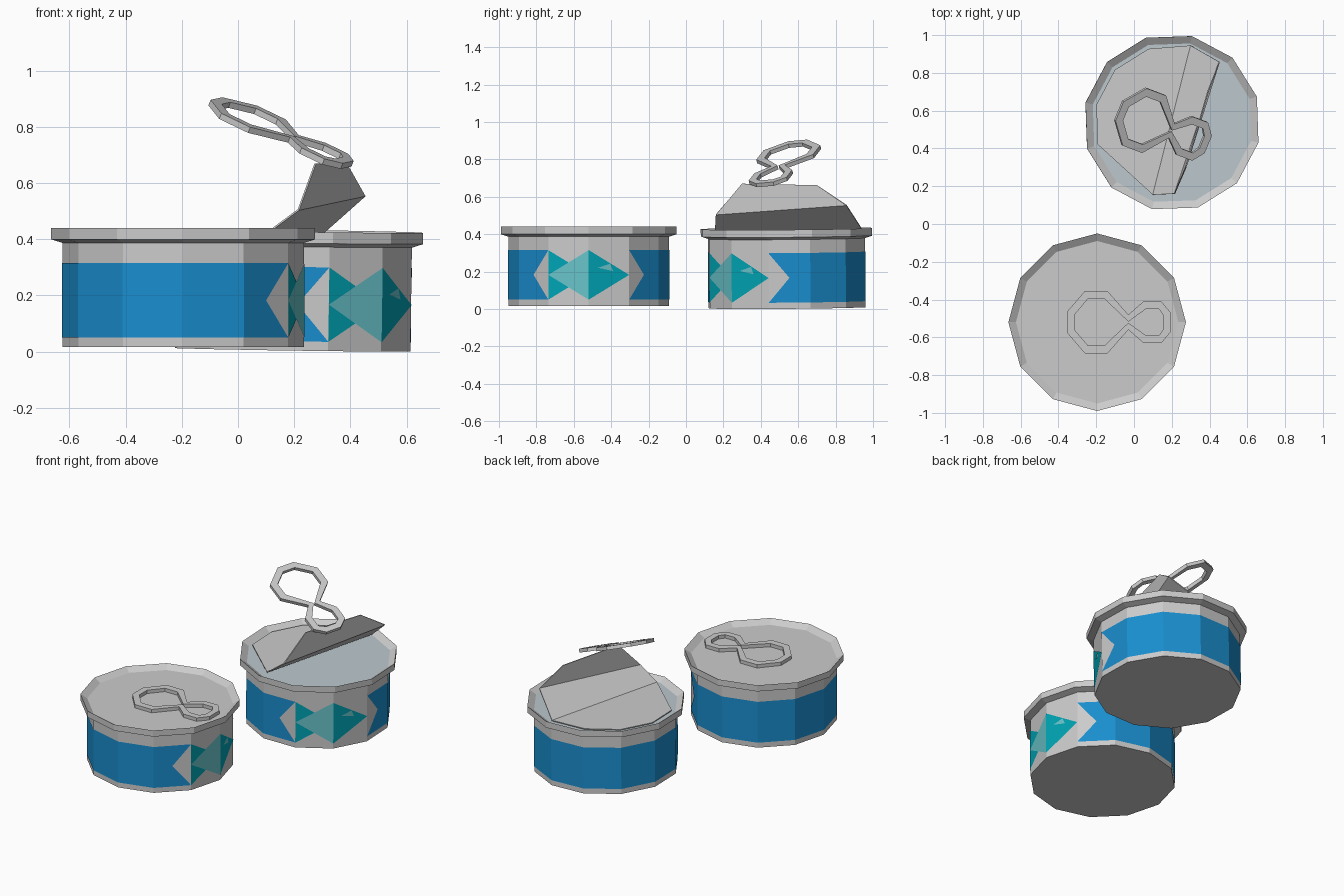
import bpy
from math import cos, sin, radians, floor
from mathutils import Matrix, Vector, Euler

if "Cube" in bpy.data.objects:
    bpy.data.objects.remove(bpy.data.objects["Cube"])

R = 0.43                      # body radius
LO, HI = 0.033, 0.298         # label band
MID = (LO + HI) / 2


def material(name, rgb):
    m = bpy.data.materials.new(name)
    m.diffuse_color = (*rgb, 1)
    m.use_nodes = True
    m.node_tree.nodes["Principled BSDF"].inputs["Base Color"].default_value = m.diffuse_color
    return m


BLUE = material("label_blue", (0.01, 0.27, 0.62))
TEAL = material("fish_teal", (0.0, 0.37, 0.46))
PALE = material("fish_pale", (0.14, 0.55, 0.59))
FOOD = material("contents_pale", (0.50, 0.58, 0.62))


def build(name, verts, faces, matrix, mat=None):
    me = bpy.data.meshes.new(name)
    me.from_pydata([tuple(v) for v in verts], [], faces)
    ob = bpy.data.objects.new(name, me)
    ob.matrix_world = matrix
    bpy.context.collection.objects.link(ob)
    if mat:
        me.materials.append(mat)
    return ob


def corner(k, r, z):
    a = radians(30 * k)
    return Vector((r * cos(a), r * sin(a), z))


def on_wall(u, z, r):
    """Point on the 12-sided wall; u counts wall panels from the fish centre."""
    k = floor(u)
    return corner(k, r, z).lerp(corner(k + 1, r, z), u - k)


def wall_patches(name, polys, matrix, mat, r):
    verts, faces = [], []
    for p in polys:
        faces.append(list(range(len(verts), len(verts) + len(p))))
        verts += [on_wall(u, z, r) for u, z in p]
    build(name, verts, faces, matrix, mat)


def disc(name, r, z, matrix, mat=None):
    build(name, [corner(k, r, z) for k in range(12)], [list(range(12))], matrix, mat)


def can(prefix, matrix):
    # 12-sided shell with flared rim and sunken inner lip
    prof = [(R, 0), (R, 0.37), (0.47, 0.383), (0.47, 0.423), (0.43, 0.397)]
    verts = [corner(k, r, z) for r, z in prof for k in range(12)]
    faces = [list(range(11, -1, -1))]
    for j in range(len(prof) - 1):
        for k in range(12):
            n = (k + 1) % 12
            faces.append([j*12 + k, j*12 + n, j*12 + 12 + n, j*12 + 12 + k])
    build(prefix + "_shell", verts, faces, matrix)

    # Blue wrap with a notch at each end around the fish panel
    blue = [[(k, LO), (k + 1, LO), (k + 1, HI), (k, HI)] for k in range(2, 10)]
    blue += [[(1, LO), (2, LO), (2, HI), (1, HI), (1.5, MID)],
             [(10, LO), (11, LO), (10.5, MID), (11, HI), (10, HI)]]
    wall_patches(prefix + "_label", blue, matrix, BLUE, R + 0.002)

    # Fish: pale flank, teal head and tail, pale eye
    q = (HI - LO) / 4
    flank = [[(-1, MID), (-1e-6, LO), (-1e-6, HI)]]
    teal = [[(0, LO), (0.999999, MID), (0, HI)],
            [(-1, HI), (-1, MID), (-0.5, MID + q)],
            [(-1, LO), (-0.5, MID - q), (-1, MID)]]
    eye = [[(0.23, MID + 0.038), (0.60, MID + 0.02), (0.53, MID + 0.06)]]
    wall_patches(prefix + "_fish_flank", flank, matrix, PALE, R + 0.002)
    wall_patches(prefix + "_fish_head_tail", teal, matrix, TEAL, R + 0.002)
    wall_patches(prefix + "_fish_eye", eye, matrix, PALE, R + 0.004)


def pull_tab(name, matrix, t=0.022):
    # Figure-eight ring: half outline mirrored, swept with a square section
    outer = [(-.55, .055), (-.455, .165), (-.335, .165), (-.225, .04),
             (-.145, .11), (-.05, .11), (0, .05)]
    inner = [(-.51, .04), (-.44, .122), (-.35, .122), (-.225, .003),
             (-.132, .07), (-.063, .07), (-.038, .035)]
    pairs = list(zip(outer, inner))
    pairs += [((a, -b), (c, -d)) for (a, b), (c, d) in reversed(pairs)]
    verts, faces, n = [], [], len(pairs)
    for (a, b), (c, d) in pairs:
        verts += [(a, b, 0), (a, b, t), (c, d, t), (c, d, 0)]
    for i in range(n):
        j = (i + 1) % n
        for s in range(4):
            e = (s + 1) % 4
            faces.append([i*4 + s, j*4 + s, j*4 + e, i*4 + e])
    build(name, verts, faces, matrix)


# Closed can
closed = Matrix.Translation((-0.195, -0.52, 0.017))
can("closed_can", closed)
disc("closed_can_lid", 0.43, 0.397, closed)
pull_tab("closed_can_pull_tab", closed @ Matrix.Translation((0.39, 0, 0.397)))

# Opened can, turned and very slightly tilted
centre = Vector((0.195, 0.54, 0.007))
opened = (Matrix.Translation(centre) @ Euler((0.008, 0.0145, 0)).to_matrix().to_4x4()
          @ Matrix.Rotation(radians(-43), 4, 'Z'))
can("opened_can", opened)
disc("opened_can_contents", 0.43, 0.397, opened, FOOD)

# Peeled lid: flat rear part, then a flap folded up in two steps
rear = [centre + Vector((0.405*cos(radians(a)), 0.405*sin(radians(a)), 0.411))
        for a in (107, 137, 167, 197)]
flap = [(.10, .155, .42), (.30, .945, .42),        # fold line
        (.215, .16, .505), (.452, .858, .555),     # second crease
        (.275, .30, .67), (.39, .70, .662)]        # lifted edge
lid = build("opened_can_peeled_lid", rear + flap,
            [[0, 1, 2, 3, 4, 5], [5, 4, 6, 7], [7, 6, 8, 9]], Matrix())
mod = lid.modifiers.new("thickness", 'SOLIDIFY')
mod.thickness = 0.006
mod.offset = 0

# Raised pull tab on the lifted edge
ax = Vector((0.85, -0.32, -0.41)).normalized()
side = Vector((0.35, 0.93, 0.10))
side = (side - ax * side.dot(ax)).normalized()
up = ax.cross(side)
frame = Matrix((ax, side, up)).transposed().to_4x4()
pull_tab("opened_can_pull_tab", Matrix.Translation((0.385, 0.425, 0.655)) @ frame)
